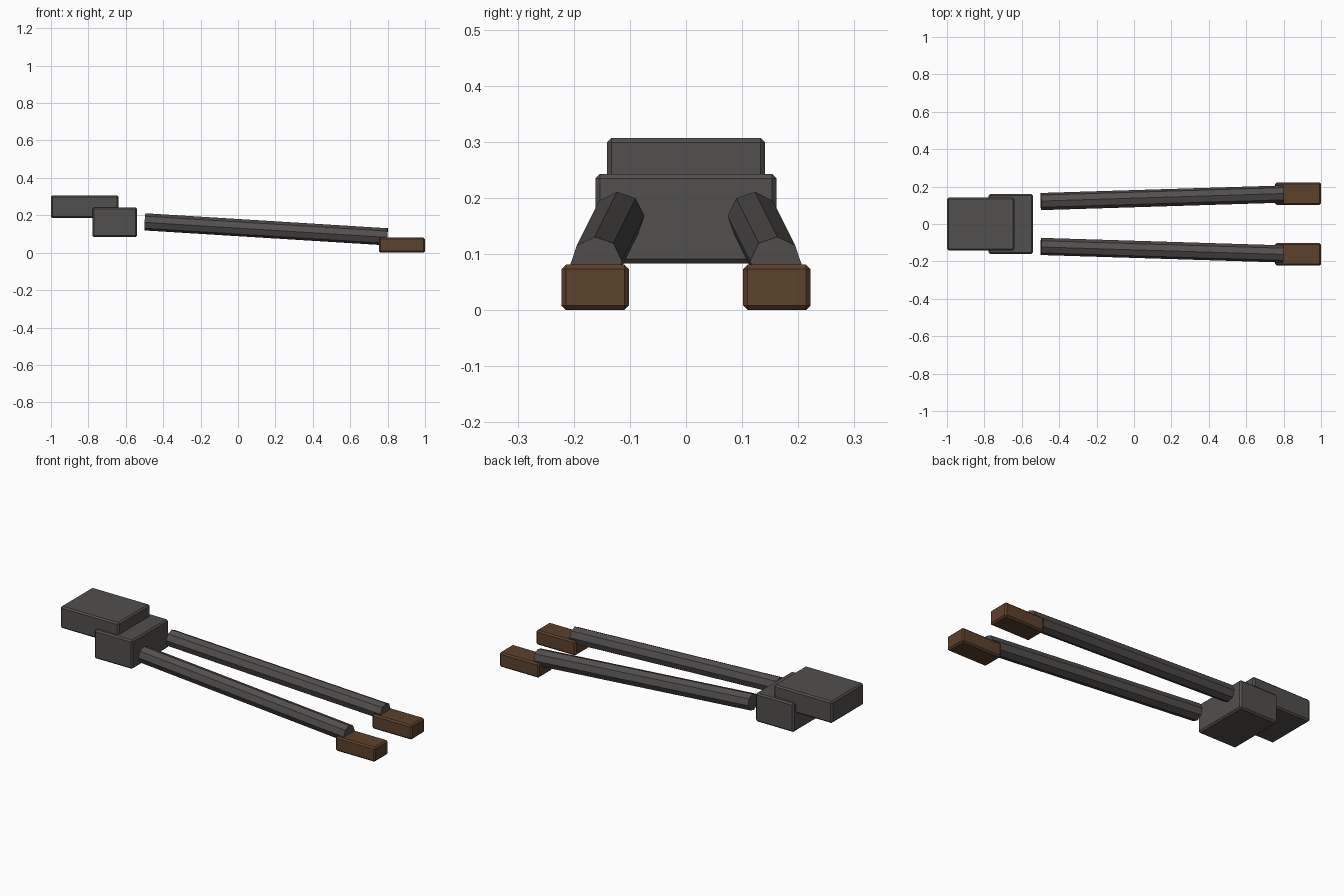
import bpy, bmesh
from mathutils import Vector, Matrix

if "Cube" in bpy.data.objects:
    bpy.data.objects.remove(bpy.data.objects["Cube"])


def material(name, rgb):
    m = bpy.data.materials.new(name)
    m.diffuse_color = (*rgb, 1)
    m.use_nodes = True
    m.node_tree.nodes["Principled BSDF"].inputs["Base Color"].default_value = m.diffuse_color
    return m


GREY = material("dark grey", (0.085, 0.079, 0.076))
BROWN = material("brown", (0.108, 0.052, 0.024))


def finish(name, bm, mat):
    bmesh.ops.recalc_face_normals(bm, faces=bm.faces)
    me = bpy.data.meshes.new(name)
    bm.to_mesh(me)
    bm.free()
    me.materials.append(mat)
    ob = bpy.data.objects.new(name, me)
    bpy.context.collection.objects.link(ob)
    return ob


def box(name, lo, hi, mat, bevel=0.008):
    lo, hi = Vector(lo), Vector(hi)
    bm = bmesh.new()
    bmesh.ops.create_cube(bm, size=1, matrix=Matrix.Translation((lo + hi) / 2)
                          @ Matrix.Diagonal((*(hi - lo), 1)))
    bmesh.ops.bevel(bm, geom=bm.edges[:], offset=bevel, segments=1, affect='EDGES')
    return finish(name, bm, mat)


def rod(name, a, b, radius, roll, mat):
    # eight-sided bar with a vertex ring rolled about its axis
    a, b = Vector(a), Vector(b)
    axis = (b - a).normalized()
    side = Vector((0, 0, 1)).cross(axis).normalized()
    up = axis.cross(side)
    rot = Matrix((side, up, axis)).transposed().to_4x4()
    bm = bmesh.new()
    bmesh.ops.create_cone(bm, cap_ends=True, segments=8, radius1=radius, radius2=radius,
                          depth=(b - a).length,
                          matrix=Matrix.Translation((a + b) / 2) @ rot @ Matrix.Rotation(roll, 4, 'Z'))
    return finish(name, bm, mat)


# Rear blocks
box("upper_block", (-1, -0.141, 0.185), (-0.64, 0.141, 0.307), GREY)
box("lower_block", (-0.777, -0.161, 0.083), (-0.541, 0.161, 0.243), GREY)

# Mirrored legs and feet
for s, side in ((-1, "right"), (1, "left")):
    rod(side + "_leg", (-0.498, s * 0.12, 0.165), (0.798, s * 0.16, 0.085), 0.046,
        -s * 0.06, GREY)
    ys = sorted((s * 0.102, s * 0.222))
    box(side + "_foot", (0.755, ys[0], 0), (1, ys[1], 0.081), BROWN)
